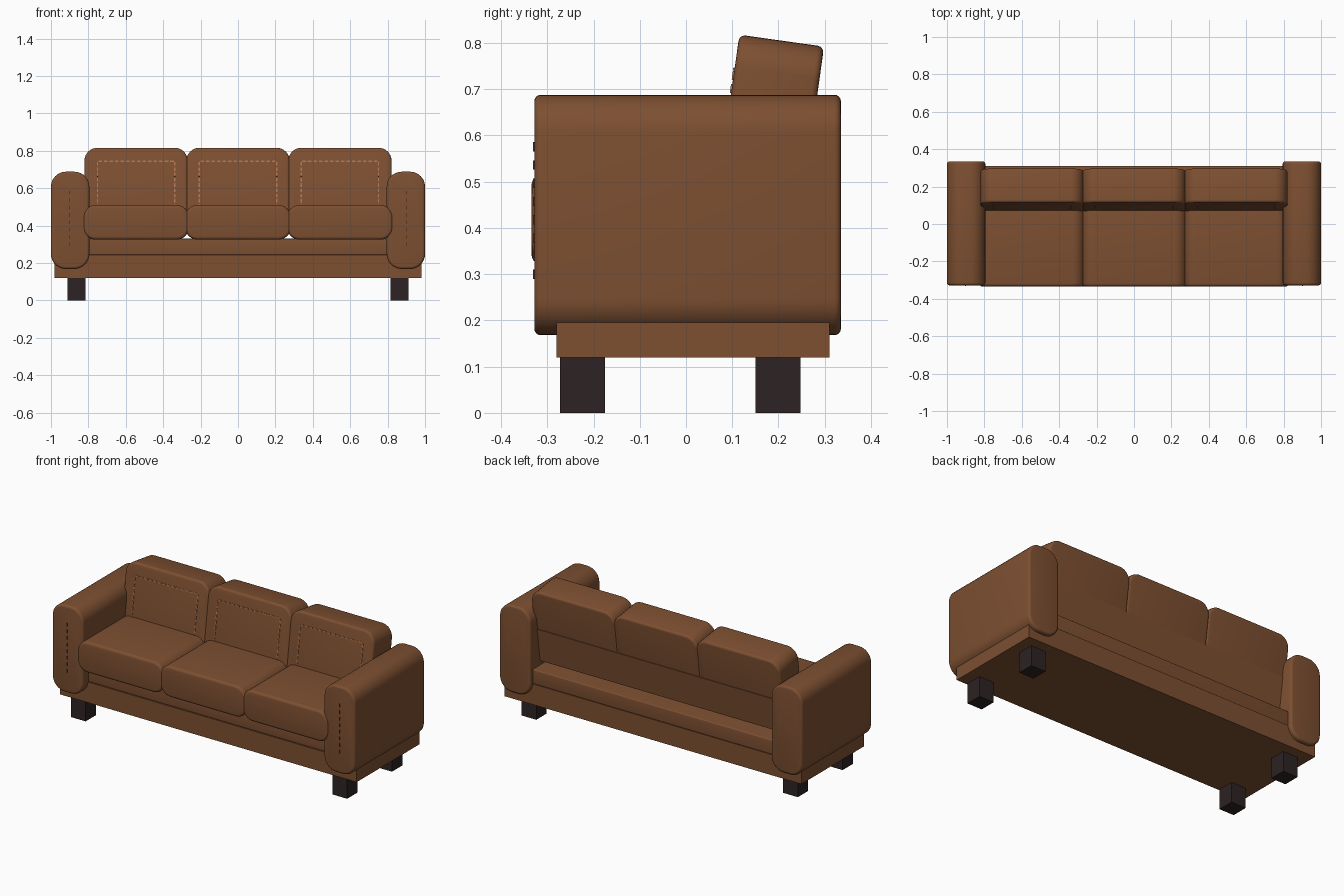
import bpy, bmesh, math
from mathutils import Matrix, Vector

if "Cube" in bpy.data.objects:
    bpy.data.objects.remove(bpy.data.objects["Cube"])


def material(name, rgb):
    m = bpy.data.materials.new(name)
    m.diffuse_color = (*rgb, 1)
    m.use_nodes = True
    m.node_tree.nodes["Principled BSDF"].inputs["Base Color"].default_value = m.diffuse_color
    return m


LEATHER = material("brown leather", (0.205, 0.079, 0.031))
WOOD = material("dark wood", (0.026, 0.017, 0.017))
THREAD = material("tan thread", (0.45, 0.18, 0.08))
DARK_THREAD = material("dark thread", (0.10, 0.037, 0.016))


def finish(name, bm, mat, matrix=None, smooth=False):
    bmesh.ops.recalc_face_normals(bm, faces=bm.faces)
    me = bpy.data.meshes.new(name)
    bm.to_mesh(me)
    bm.free()
    me.materials.append(mat)
    ob = bpy.data.objects.new(name, me)
    bpy.context.collection.objects.link(ob)
    if matrix is not None:
        ob.matrix_world = matrix
    if smooth:
        bpy.ops.object.select_all(action='DESELECT')
        ob.select_set(True)
        bpy.context.view_layer.objects.active = ob
        bpy.ops.object.shade_smooth_by_angle(angle=math.radians(40))
    return ob


def add_box(bm, x, y, z):
    size = [b - a for a, b in (x, y, z)]
    mid = [(a + b) / 2 for a, b in (x, y, z)]
    bmesh.ops.create_cube(bm, size=1, matrix=Matrix.Translation(mid) @ Matrix.Diagonal((*size, 1)))


def box(name, x, y, z, mat, matrix=None):
    bm = bmesh.new()
    add_box(bm, x, y, z)
    return finish(name, bm, mat, matrix)


def padded(name, x, y, z, radius, edge, matrix=None):
    """Rounded outline in x-z, extruded along y, with softened front and back rims."""
    bm = bmesh.new()
    steps = 8
    ring = []
    corners = ((x[1], z[1], 0, -1, -1), (x[0], z[1], 1, 1, -1),
               (x[0], z[0], 2, 1, 1), (x[1], z[0], 3, -1, 1))
    for cx, cz, quarter, sx, sz in corners:
        for i in range(steps + 1):
            a = math.pi / 2 * (quarter + i / steps)
            ring.append(bm.verts.new((cx + sx * radius + radius * math.cos(a), y[0],
                                      cz + sz * radius + radius * math.sin(a))))
    cap = bm.faces.new(ring)
    out = bmesh.ops.extrude_face_region(bm, geom=[cap], use_keep_orig=True)
    moved = [v for v in out['geom'] if isinstance(v, bmesh.types.BMVert)]
    bmesh.ops.translate(bm, verts=moved, vec=(0, y[1] - y[0], 0))
    rims = [e for e in bm.edges if abs(e.verts[0].co.y - e.verts[1].co.y) < 1e-6]
    bmesh.ops.recalc_face_normals(bm, faces=bm.faces)
    bmesh.ops.bevel(bm, geom=rims, offset=edge, segments=4, profile=0.5, affect='EDGES')
    return finish(name, bm, LEATHER, matrix, True)


def dashes(bm, start, end, y, period=0.03, length=0.019, width=0.006):
    """Row of thin stitches from start to end (x, z), lying just proud of y."""
    a, b = Vector(start), Vector(end)
    n = max(1, round((b - a).length / period))
    for i in range(n):
        c = a.lerp(b, (i + 0.5) / n)
        upright = abs(b.y - a.y) > abs(b.x - a.x)
        hx, hz = (width / 2, length / 2) if upright else (length / 2, width / 2)
        add_box(bm, (c.x - hx, c.x + hx), (y - 0.003, y + 0.002), (c.y - hz, c.y + hz))


# Base frame and the platform under the seats
box("base_frame", (-0.98, 0.98), (-0.28, 0.31), (0.12, 0.243), LEATHER)
padded("seat_platform", (-0.81, 0.81), (-0.277, 0.31), (0.243, 0.33), 0.008, 0.006)

# Arms with front stitching, and legs
for side, label in ((-1, "left"), (1, "right")):
    padded(label + "_arm", sorted((side * 0.795, side * 1.0)), (-0.328, 0.335),
           (0.168, 0.688), 0.08, 0.014)
    bm = bmesh.new()
    dashes(bm, (side * 0.9, 0.28), (side * 0.9, 0.595), -0.328, period=0.04, length=0.02, width=0.005)
    finish(label + "_arm_stitching", bm, DARK_THREAD)
    for y0, end in ((-0.273, "front"), (0.15, "back")):
        box(f"{label}_{end}_leg", sorted((side * 0.815, side * 0.912)), (y0, y0 + 0.098),
            (0, 0.12), WOOD)

# Leaning back: cushions are built around the middle of their top edge
lean = Matrix.Translation((0, 0.207, 0.805)) @ Matrix.Rotation(math.radians(-8), 4, 'X')
box("back_panel", (-0.795, 0.795), (0.0, 0.096), (-0.44, -0.24), LEATHER, lean)

for i, label in enumerate(("left", "middle", "right")):
    cx = (i - 1) * 0.545
    padded(label + "_seat_cushion", (cx - 0.282, cx + 0.282), (-0.334, 0.17),
           (0.325, 0.51), 0.065, 0.016)
    padded(label + "_back_cushion", (cx - 0.276, cx + 0.276), (-0.0925, 0.0925),
           (-0.435, 0), 0.07, 0.014, lean)
    # Stitched rectangle on the cushion front
    bm = bmesh.new()
    l, r, t, b = cx - 0.207, cx + 0.207, -0.075, -0.36
    for p, q in (((l, t), (r, t)), ((l, b), (r, b)), ((l, b), (l, t)), ((r, b), (r, t))):
        dashes(bm, p, q, -0.0925)
    finish(label + "_back_stitching", bm, THREAD, lean)
